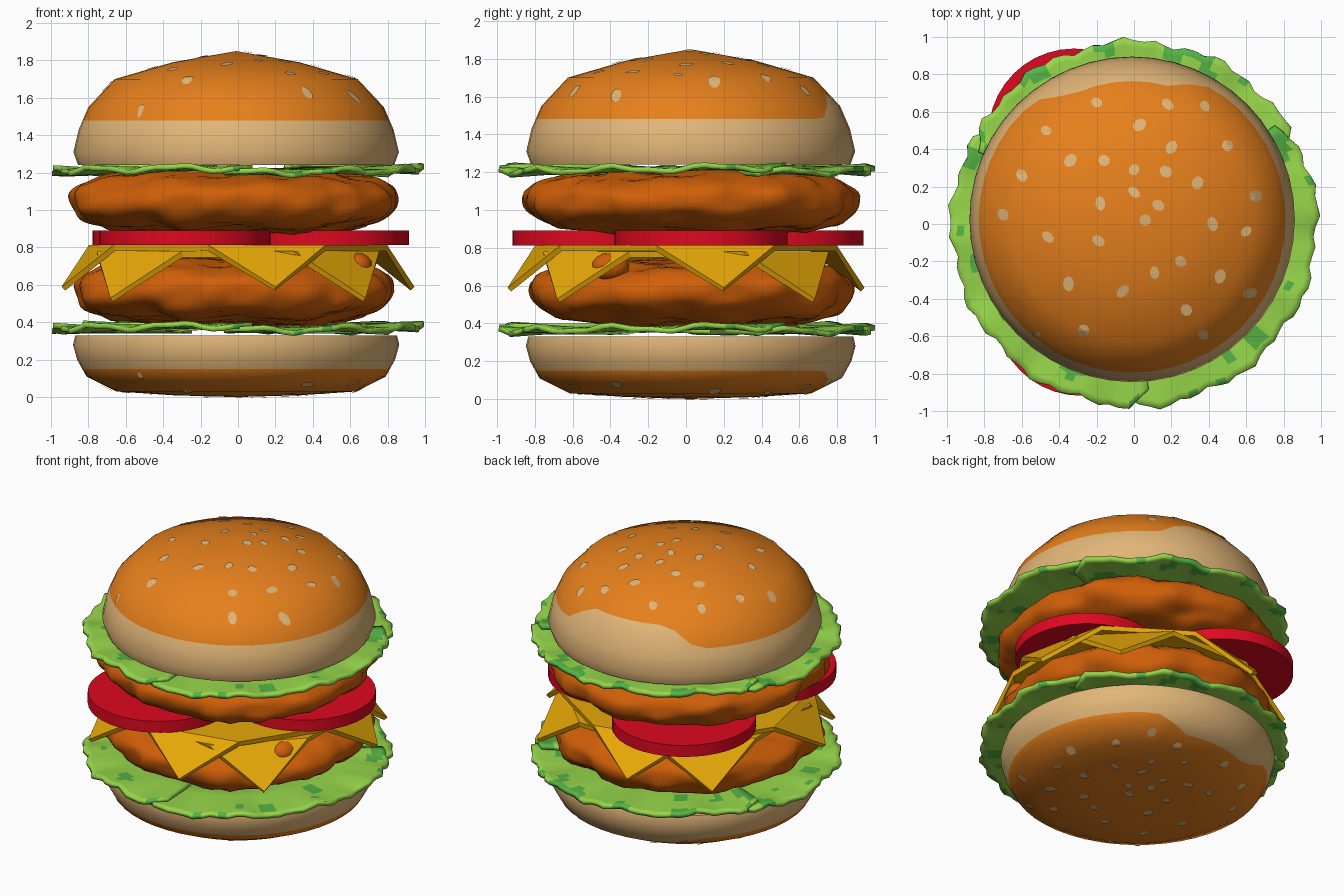
import bpy, bmesh, math, random
from mathutils import Vector, noise

if "Cube" in bpy.data.objects:
    bpy.data.objects.remove(bpy.data.objects["Cube"])

random.seed(4)
CX, CY = -0.01, 0.025          # common centre of buns and patties


def material(name, r, g, b):
    m = bpy.data.materials.new(name)
    lin = [((c / 255 + 0.055) / 1.055) ** 2.4 for c in (r, g, b)]
    m.diffuse_color = (*lin, 1)
    m.use_nodes = True
    m.node_tree.nodes["Principled BSDF"].inputs["Base Color"].default_value = m.diffuse_color
    return m


CRUST = material("bun crust", 230, 128, 28)
CREAM = material("bun cream", 226, 182, 120)
LEAF = material("leaf green", 150, 214, 74)
VEIN = material("dark leaf green", 84, 178, 68)
FRIED = material("fried patty", 208, 95, 8)
RED = material("tomato red", 222, 8, 32)
CHEESE = material("cheese yellow", 235, 171, 8)


def make(name, verts, faces, mats, mat_ids=None, smooth=0, loc=(0, 0, 0), fix=True):
    me = bpy.data.meshes.new(name)
    me.from_pydata(verts, [], faces)
    for m in mats:
        me.materials.append(m)
    for i, p in enumerate(me.polygons):
        if mat_ids:
            p.material_index = mat_ids[i]
    if fix:
        bm = bmesh.new()
        bm.from_mesh(me)
        bmesh.ops.recalc_face_normals(bm, faces=bm.faces)
        bm.to_mesh(me)
        bm.free()
    ob = bpy.data.objects.new(name, me)
    bpy.context.collection.objects.link(ob)
    ob.location = loc
    if smooth:
        bpy.ops.object.select_all(action='DESELECT')
        ob.select_set(True)
        bpy.context.view_layer.objects.active = ob
        bpy.ops.object.shade_smooth_by_angle(angle=math.radians(smooth))
    return ob


def interp(x, pts):
    """Piecewise linear lookup; pts sorted by first value."""
    for (a, fa), (b, fb) in zip(pts, pts[1:]):
        if x <= b:
            return fa + (fb - fa) * max(0, x - a) / (b - a)
    return pts[-1][1]


# ---- buns: turned profile from pole to cut face, crust line varies with angle
SEEDS = [(-.2, .65), (-.47, .5), (.03, .53), (.18, .64), (.38, .63), (-.34, .34), (-.16, .34),
         (.2, .41), (.5, .42), (-.6, .26), (0, .29), (.17, .28), (.34, .22), (.65, .15), (-.7, .05),
         (-.18, .11), (0, .17), (.13, .1), (.06, .02), (-.46, -.07), (-.19, -.09), (.42, 0),
         (.6, -.04), (.25, -.2), (.11, -.26), (.46, -.28), (-.35, -.32), (-.06, -.36),
         (.62, -.37), (.28, -.46), (.37, -.59), (-.27, -.57), (-.52, -.59)]


def bun(name, prof, line, raised, seg=48):
    """prof: (radius, z) from pole outward; line: crust height; raised: height at the bare patch."""
    sgn = 1 if prof[0][1] > prof[-1][1] else -1
    by_z = sorted((z, r) for r, z in prof)
    verts, faces, ids = [(0, 0, prof[0][1])], [], []
    for i in range(seg):
        a = 2 * math.pi * i / seg
        off = abs((math.degrees(a) - 95 + 180) % 360 - 180)
        t = min(1, max(0, (38 - off) / 18))
        zb = line + (raised - line) * t * t * (3 - 2 * t)
        above = [sgn * max(sgn * prof[k][1], sgn * zb + .004 * (4 - k)) for k in (1, 2, 3)]
        below = [sgn * min(sgn * p[1], sgn * zb - .004 * (k + 1)) for k, p in enumerate(prof[3:])]
        column = above + [zb] + below
        for z in column:
            r = interp(z, by_z)
            verts.append((r * math.cos(a), r * math.sin(a), z))
    rows = len(column)
    for i in range(seg):
        p, q = 1 + i * rows, 1 + (i + 1) % seg * rows
        faces.append((0, p, q)); ids.append(0)
        for k in range(rows - 1):
            faces.append((p + k, p + k + 1, q + k + 1, q + k)); ids.append(int(k >= 3))
    faces.append([1 + i * rows + rows - 1 for i in range(seg)]); ids.append(1)
    make(name, verts, faces, [CRUST, CREAM], ids, 50, (CX, CY, 0))

    # sesame seeds: thin fans laid onto the crust
    sv, sf = [], []
    for x, y in SEEDS:
        x, y = x - CX, y - CY
        w, l, t = random.uniform(.024, .032), random.uniform(.03, .042), random.uniform(0, 3)
        if math.hypot(x, y) > .76:
            w = l = .018
        n = len(sv)
        for k in range(9):
            b = math.tau * k / 8
            u, v = (w * math.cos(b), l * math.sin(b)) if k < 8 else (0, 0)
            px, py = x + u * math.cos(t) - v * math.sin(t), y + u * math.sin(t) + v * math.cos(t)
            sv.append((px, py, interp(math.hypot(px, py), prof[:-1]) + sgn * .006))
        for k in range(8):
            f = (n + k, n + (k + 1) % 8, n + 8)
            sf.append(f if sgn > 0 else f[::-1])
    make(name + "_seeds", sv, sf, [CREAM], loc=(CX, CY, 0), fix=False)


bun("top_bun", [(0, 1.85), (.34, 1.79), (.65, 1.70), (.79, 1.55), (.842, 1.43), (.87, 1.31), (.845, 1.24)],
    1.48, 1.605)
bun("bottom_bun", [(0, 0), (.34, .01), (.64, .03), (.80, .11), (.85, .20), (.872, .28), (.86, .33)], .15, .075)


# ---- patties: flattened superellipsoids with lumps
def patty(name, zc, h, rad, seed, seg=80, rows=30):
    verts, faces = [], []
    for j in range(rows + 1):
        p = math.pi * (j / rows - .5)
        c, s = max(0, math.cos(p)), math.sin(p)
        r, z = rad * c ** .5, h * math.copysign(abs(s) ** .8, s)
        for i in range(seg):
            a = math.tau * i / seg
            v = Vector((r * math.cos(a), r * math.sin(a), z))
            q = v + Vector((seed, seed * 2, 0))
            n = noise.noise(q * 4.5) * .05 + noise.noise(q * 9) * .03
            verts.append(v + Vector((c * math.cos(a), c * math.sin(a), s * .6)) * n)
    for j in range(rows):
        for i in range(seg):
            k = (i + 1) % seg
            faces.append((j * seg + i, j * seg + k, (j + 1) * seg + k, (j + 1) * seg + i))
    make(name, verts, faces, [FRIED], None, 60, (CX - .01, CY, zc))


patty("lower_patty", .565, .17, .85, 3.1)
patty("upper_patty", 1.045, .165, .875, 3.1)

# crumb lump that pokes through the cheese
bpy.ops.mesh.primitive_uv_sphere_add(segments=16, ring_count=8, location=(.635, -.40, .70))
lump = bpy.context.object
lump.name = "patty_lump"
lump.scale = (.085, .1, .075)
lump.data.materials.append(FRIED)
bpy.ops.object.shade_smooth_by_angle()


# ---- lettuce: three overlapping ruffled leaves per layer
def lettuce(name, z0):
    rs = [.3, .7, .8, .84, .88, .92, .96, 1]
    seg = 40
    for leaf in range(3):
        start = -90 + leaf * 120
        verts, faces, ids = [], [], []
        for i in range(seg + 1):
            t = i / seg
            deg = start - 5 + 130 * t
            a = math.radians(deg)
            edge = min(t, 1 - t)
            rim = .978 + .012 * math.sin(deg * .21 + leaf) + .012 * math.sin(deg * .6 + 2 * leaf)
            rim -= .08 * max(0, 1 - edge / .06)
            for r in rs:
                f = max(0, (r - .7) / .3)
                rr = r * (1 + (rim - 1) * f)
                z = z0 + .03 * (t - .5) + f * (.014 * math.sin(deg * .2 + leaf) + .006 * math.sin(deg * .45))
                verts.append((rr * math.cos(a), rr * math.sin(a), z))
        m = len(rs)
        for i in range(seg):
            for k in range(m - 1):
                faces.append((i * m + k, i * m + k + 1, (i + 1) * m + k + 1, (i + 1) * m + k))
                c = sum((Vector(verts[v]) for v in faces[-1]), Vector()) / 4
                c.z = 0
                ids.append(int(k > 0 and noise.noise(c * 7 + Vector((leaf, 5, 2))) > .28))
        ob = make(f"{name}_leaf_{leaf + 1}", verts, faces, [LEAF, VEIN], ids, 40, fix=False)
        mod = ob.modifiers.new("thickness", 'SOLIDIFY')
        mod.thickness, mod.offset = .028, 0


lettuce("lower_lettuce", .37)
lettuce("upper_lettuce", 1.213)

# ---- tomato slices
for i, (x, y) in enumerate([(.455, .08), (-.285, -.46), (-.32, .48)]):
    bpy.ops.mesh.primitive_cylinder_add(vertices=40, radius=.458, depth=.08, location=(x, y, .852))
    ob = bpy.context.object
    ob.name = f"tomato_slice_{i + 1}"
    ob.data.materials.append(RED)
    bpy.ops.object.shade_smooth_by_angle()


# ---- cheese: square slices with four flat corners folded down over the patty
def cheese(name, rot, top, drop, reach=.965, half=.755, fold=.30):
    verts, faces = [], []
    for k in range(4):
        a = math.radians(rot + 90 * k)
        for x, y, z in ((half, fold, top), (reach * .7071, reach * .7071, top - drop), (fold, half, top)):
            verts.append((x * math.cos(a) - y * math.sin(a), x * math.sin(a) + y * math.cos(a), z))
        faces.append((3 * k, 3 * k + 1, 3 * k + 2))
    faces.append([i for i in range(12) if i % 3 != 1])
    ob = make(name, verts, faces, [CHEESE], fix=False)
    mod = ob.modifiers.new("thickness", 'SOLIDIFY')
    mod.thickness, mod.offset, mod.use_even_offset = .028, -1, True


cheese("lower_cheese", 0, .78, .25)
cheese("upper_cheese", -33, .814, .225)
